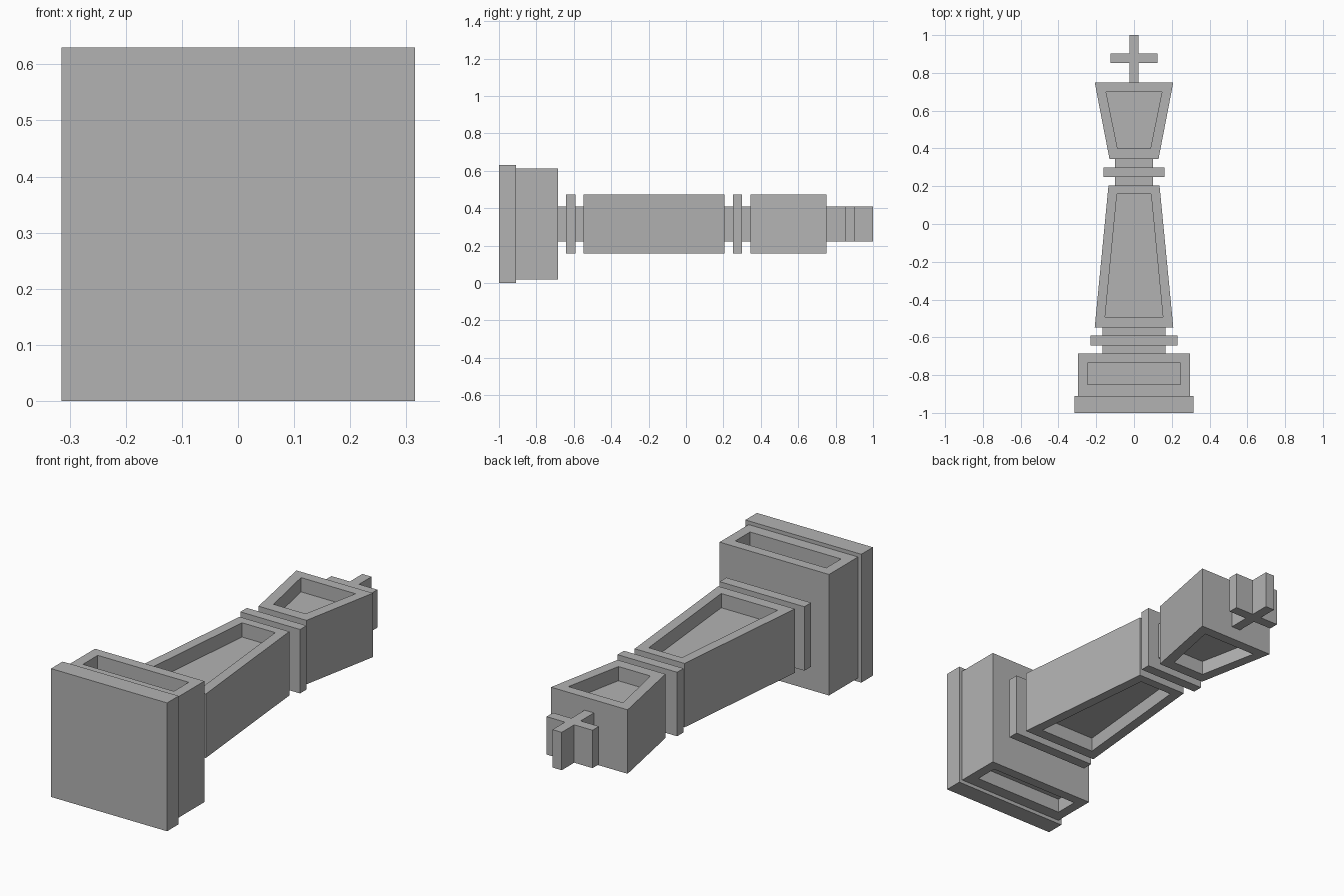
import bpy, bmesh

if "Cube" in bpy.data.objects:
    bpy.data.objects.remove(bpy.data.objects["Cube"])

MID = 0.315      # height of the lying piece's long axis
DEPTH = 0.07     # depth of the recessed panels

grey = bpy.data.materials.new("grey")
grey.diffuse_color = (0.45, 0.45, 0.45, 1)
grey.use_nodes = True
grey.node_tree.nodes["Principled BSDF"].inputs["Base Color"].default_value = grey.diffuse_color


def prism(name, outline, half, panel=None):
    """Extrude an XY outline by +-half around MID; optionally recess a panel in top and bottom."""
    bm = bmesh.new()
    rings = [[bm.verts.new((x, y, MID + s * half)) for x, y in outline] for s in (-1, 1)]
    n = len(outline)
    for i in range(n):
        j = (i + 1) % n
        bm.faces.new((rings[0][i], rings[0][j], rings[1][j], rings[1][i]))
    for s, ring in zip((-1, 1), rings):
        if panel is None:
            bm.faces.new(ring)
            continue
        rim = [bm.verts.new((x, y, MID + s * half)) for x, y in panel]
        floor = [bm.verts.new((x, y, MID + s * (half - DEPTH))) for x, y in panel]
        for a, b in ((ring, rim), (rim, floor)):
            for i in range(n):
                j = (i + 1) % n
                bm.faces.new((a[i], a[j], b[j], b[i]))
        bm.faces.new(floor)
    bmesh.ops.recalc_face_normals(bm, faces=bm.faces[:])
    mesh = bpy.data.meshes.new(name)
    bm.to_mesh(mesh)
    bm.free()
    mesh.materials.append(grey)
    bpy.context.collection.objects.link(bpy.data.objects.new(name, mesh))


def taper(y0, w0, y1, w1):
    """Symmetric trapezoid with half widths w0 at y0 and w1 at y1."""
    return [(-w0, y0), (w0, y0), (w1, y1), (-w1, y1)]


# Base
prism("plinth", taper(-1.0, 0.315, -0.91, 0.315), 0.315)
prism("base_block", taper(-0.91, 0.297, -0.685, 0.297), 0.297,
      taper(-0.85, 0.247, -0.735, 0.247))

# Stems and collars
prism("lower_stem", taper(-0.685, 0.167, -0.545, 0.167), 0.093)
prism("lower_collar", taper(-0.642, 0.23, -0.59, 0.23), 0.157)
prism("upper_stem", taper(0.205, 0.1, 0.345, 0.1), 0.093)
prism("upper_collar", taper(0.25, 0.162, 0.3, 0.162), 0.157)

# Tapered body and flared head with recessed panels
prism("body", taper(-0.547, 0.208, 0.205, 0.135), 0.157,
      taper(-0.492, 0.153, 0.16, 0.09))
prism("head", taper(0.345, 0.13, 0.75, 0.208), 0.157,
      taper(0.4, 0.087, 0.7, 0.148))

# Cross on the crown
right = [(0.025, 0.75), (0.025, 0.853), (0.125, 0.853), (0.125, 0.903), (0.025, 0.903), (0.025, 1.0)]
prism("cross", right + [(-x, y) for x, y in reversed(right)], 0.093)
